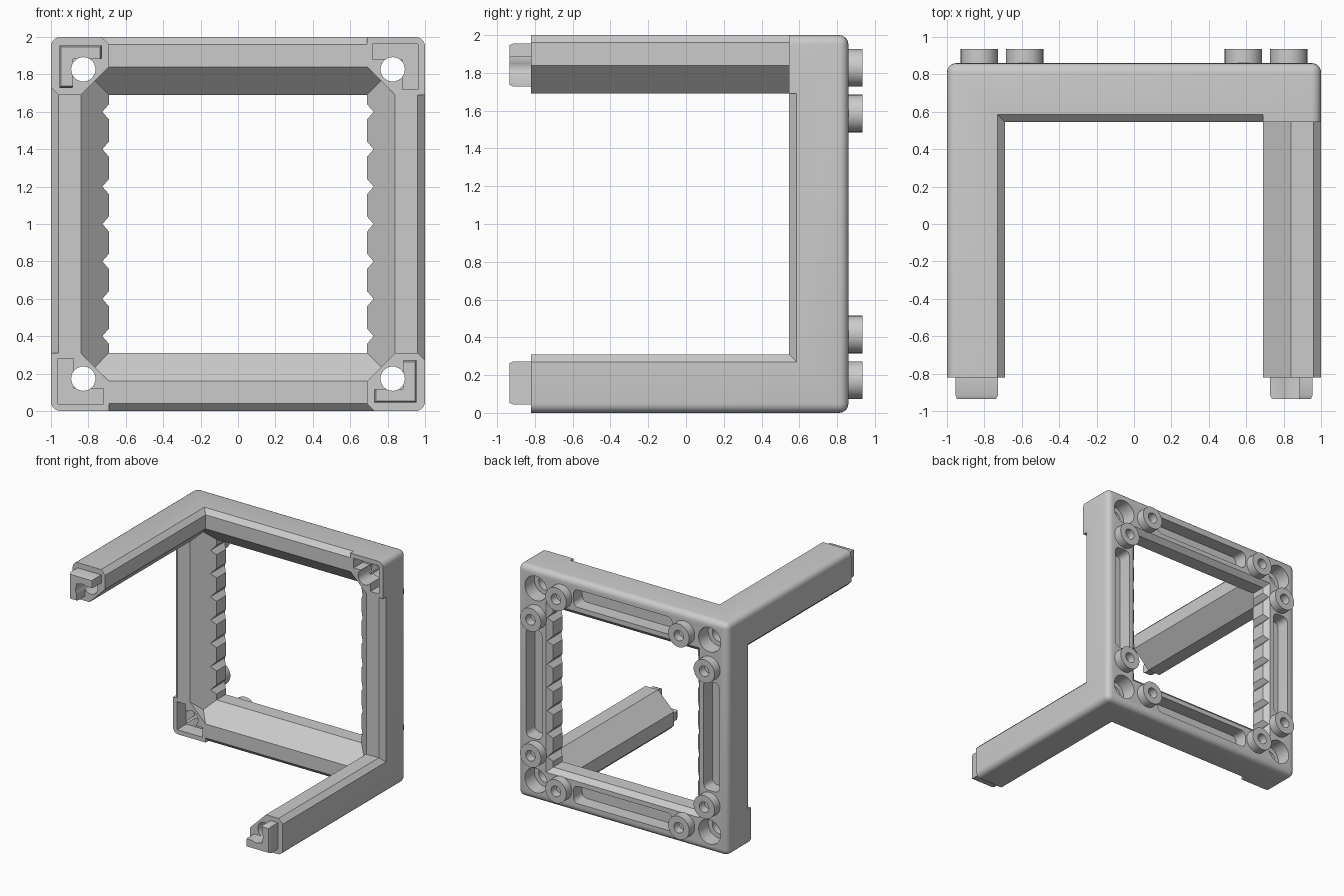
import bpy, bmesh
from math import sin, cos, pi

if "Cube" in bpy.data.objects:
    bpy.data.objects.remove(bpy.data.objects["Cube"])


def loft(name, pts, stations, centre=None):
    """Loft an (x, z) outline along y; stations are (y, scale about centre)."""
    n = len(pts)
    cx, cz = centre or (sum(p[0] for p in pts) / n, sum(p[1] for p in pts) / n)
    bm = bmesh.new()
    rings = [[bm.verts.new((cx + (x - cx) * s, y, cz + (z - cz) * s)) for x, z in pts]
             for y, s in stations]
    for a, b in zip(rings, rings[1:]):
        for i in range(n):
            j = (i + 1) % n
            bm.faces.new((a[i], a[j], b[j], b[i]))
    bm.faces.new(rings[0])
    bm.faces.new(rings[-1])
    return finish(name, bm)


def finish(name, bm):
    bmesh.ops.recalc_face_normals(bm, faces=bm.faces)
    me = bpy.data.meshes.new(name)
    bm.to_mesh(me)
    bm.free()
    ob = bpy.data.objects.new(name, me)
    bpy.context.collection.objects.link(ob)
    return ob


def combine(target, tool, op):
    mod = target.modifiers.new(op, 'BOOLEAN')
    mod.operation, mod.solver, mod.object = op, 'EXACT', tool
    bpy.context.view_layer.objects.active = target
    bpy.ops.object.modifier_apply(modifier=mod.name)
    bpy.data.objects.remove(tool)


def circle(x, z, r, n=32):
    return [(x + r * cos(2 * pi * i / n), z + r * sin(2 * pi * i / n)) for i in range(n)]


def rounded_rect(cx, cz, hw, hh, r, k=4):
    out = []
    for q, (sx, sz) in enumerate(((1, 1), (-1, 1), (-1, -1), (1, -1))):
        for i in range(k + 1):
            a = (q + i / k) * pi / 2
            out.append((cx + sx * (hw - r) + r * cos(a), cz + sz * (hh - r) + r * sin(a)))
    return out


def corner(pts, sx, sz):
    """Insets from the side and top of a corner -> x, z."""
    return [(sx * (1 - a), 1 + sz * (1 - b)) for a, b in pts]


W, MID, C = 0.31, 0.16, 0.04         # bar width, inner chamfer start, small chamfer
FRONT, BACK, LEG, TIP = 0.545, 0.86, -0.82, -0.935
O = 0.02                             # oversize, trimmed by the rounded envelope
HOLE = 0.173

# Square ring with mitred corners, swept from one bar section (inset, y)
section = [(-O, FRONT + C + O), (C, FRONT), (MID, FRONT), (W, FRONT + W - MID),
           (W, BACK - C), (W - C - O, BACK + O), (-O, BACK + O)]
bm = bmesh.new()
loops = [[bm.verts.new((sx * (1 - d), y, 1 + sz * (1 - d))) for d, y in section]
         for sx, sz in ((1, 1), (-1, 1), (-1, -1), (1, -1))]
m = len(section)
for k in range(4):
    a, b = loops[k], loops[(k + 1) % 4]
    for i in range(m):
        j = (i + 1) % m
        bm.faces.new((a[i], a[j], b[j], b[i]))
frame = finish("frame", bm)

# Two long legs and two short corner blocks, diagonally opposite
leg_shape = [(-O, -O), (W - C - O, -O), (W, C), (W, MID), (MID, W), (C, W), (-O, W - C - O)]
block_shape = [(-O, -O), (W, -O), (W, MID), (MID, W), (-O, W)]
LEGS, BLOCKS = ((-1, 1), (1, -1)), ((1, 1), (-1, -1))
for s in LEGS:
    combine(frame, loft("leg", corner(leg_shape, *s), [(LEG, 1), (0.76, 1)]), 'UNION')
for s in BLOCKS:
    combine(frame, loft("block", corner(block_shape, *s), [(FRONT, 1), (0.76, 1)]), 'UNION')

# Rounded outer envelope
bm = bmesh.new()
bmesh.ops.create_cube(bm, size=2)
for v in bm.verts:
    v.co.z += 1
    v.co.y = BACK if v.co.y > 0 else -1.2
bmesh.ops.bevel(bm, geom=bm.edges[:], offset=0.05, segments=5, profile=0.5, affect='EDGES')
combine(frame, finish("envelope", bm), 'INTERSECT')


# L-shaped plugs on the legs and matching sockets in the blocks
def ell(lo, hi, arm):
    return [(lo, lo), (hi, lo), (hi, arm), (arm, arm), (arm, hi), (lo, hi)]


for sx, sz in LEGS:
    mid = (sx * (1 - HOLE + 0.02), 1 + sz * (1 - HOLE + 0.02))
    combine(frame, loft("plug", corner(ell(0.045, 0.272, 0.115), sx, sz),
                        [(TIP, 0.92), (TIP + 0.02, 1), (LEG + 0.05, 1)], mid), 'UNION')
for s in BLOCKS:
    combine(frame, loft("socket", corner(ell(0.038, 0.28, 0.12), *s),
                        [(FRONT - 0.05, 1), (FRONT + 0.125, 1)]), 'DIFFERENCE')

# Through holes with wider counterbores at the back
for s in LEGS + BLOCKS:
    x, z = corner([(HOLE, HOLE)], *s)[0]
    combine(frame, loft("bore", circle(x, z, 0.065), [(-1, 1), (1, 1)]), 'DIFFERENCE')
    combine(frame, loft("counterbore", circle(x, z, 0.105),
                        [(BACK - 0.13, 1), (1, 1)]), 'DIFFERENCE')

# Recessed channels along the back of each bar
for s in (1, -1):
    for cx, cz, hw, hh in ((0, 1 + s * 0.845, 0.47, 0.075), (s * 0.845, 1, 0.075, 0.47)):
        combine(frame, loft("channel", rounded_rect(cx, cz, hw, hh, 0.045),
                            [(BACK - 0.12, 1), (1, 1)]), 'DIFFERENCE')

# V notches on the inner side faces
for s in (1, -1):
    for i in range(7):
        z = 0.4 + 0.2 * i
        tri = [(s * 0.725, z), (s * 0.665, z + 0.07), (s * 0.665, z - 0.07)]
        combine(frame, loft("notch", tri, [(0.5, 1), (1, 1)]), 'DIFFERENCE')

# Hollow round studs in pairs around each corner
parts = [frame]
for sx in (1, -1):
    for sz in (1, -1):
        for a, b in ((0.415, HOLE), (HOLE, 0.415)):
            x, z = corner([(a, b)], sx, sz)[0]
            parts.append(loft("stud", circle(x, z, 0.1),
                              [(BACK - 0.01, 1), (-TIP, 1), (-TIP, 0.45), (BACK + 0.005, 0.45)]))

bpy.ops.object.select_all(action='DESELECT')
for ob in parts:
    ob.select_set(True)
bpy.context.view_layer.objects.active = frame
bpy.ops.object.shade_smooth_by_angle(angle=pi / 6)
